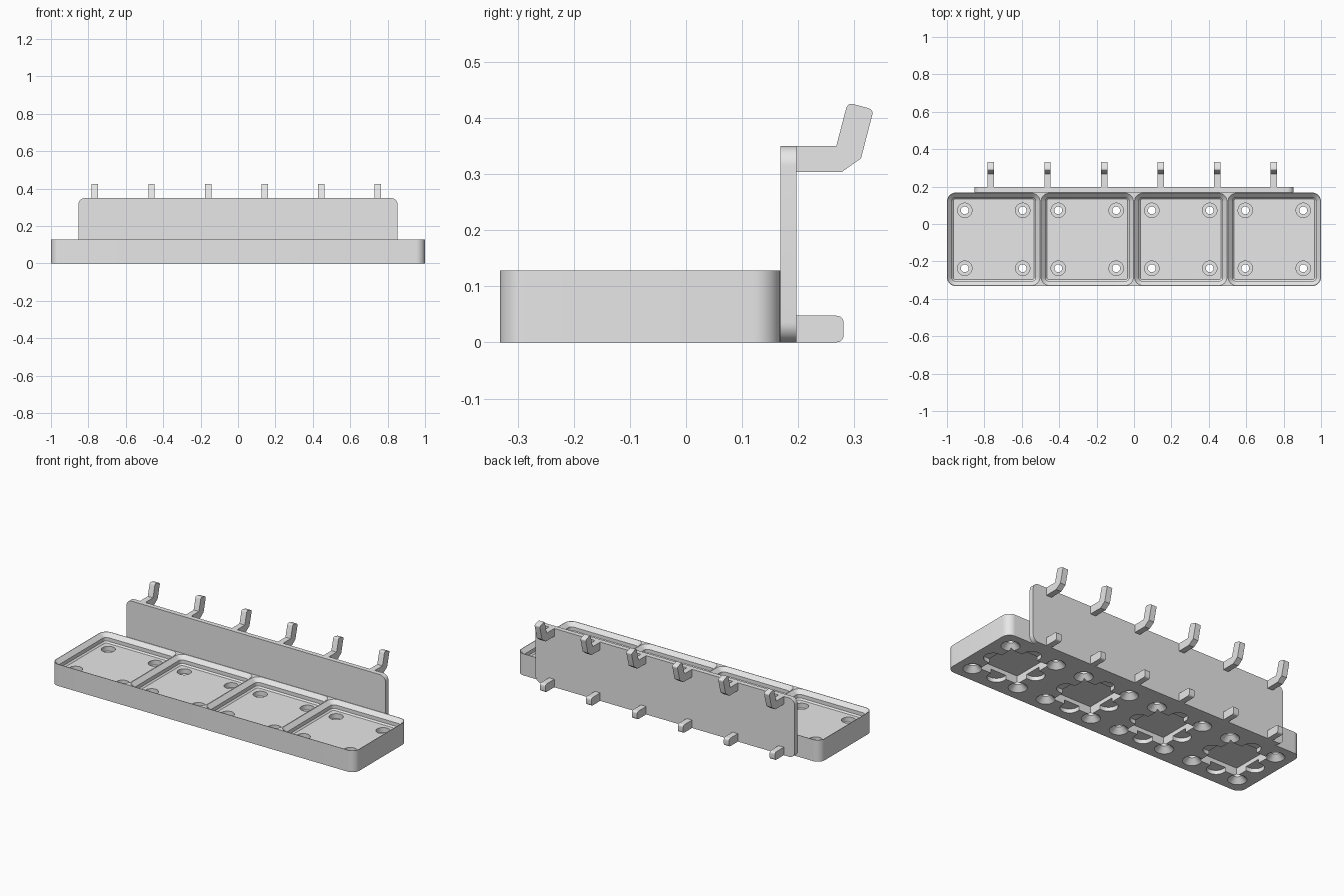
import bpy, bmesh, math
from mathutils import Vector, Matrix

MM = 2 / 168          # part is drawn in millimetres, then scaled
CELL = 42
CELL_Y = -6.88        # centre line of the tray
BACK_Y = 14.12        # back of the tray, front of the plate
CELLS = [-63, -21, 21, 63]

cube = bpy.data.objects.get("Cube")
if cube:
    bpy.data.objects.remove(cube, do_unlink=True)

grey = bpy.data.materials.new("light_grey")
grey.use_nodes = True
grey.diffuse_color = (0.8, 0.8, 0.8, 1)
grey.node_tree.nodes["Principled BSDF"].inputs["Base Color"].default_value = (0.8, 0.8, 0.8, 1)


def rounded_rect(w, h, r, n=10):
    pts = []
    for k, (sx, sy) in enumerate([(1, 1), (-1, 1), (-1, -1), (1, -1)]):
        for i in range(n + 1):
            a = math.pi / 2 * (k + i / n)
            pts.append((sx * (w / 2 - r) + r * math.cos(a), sy * (h / 2 - r) + r * math.sin(a)))
    return pts


def circle(r, n=40):
    return [(r * math.cos(math.tau * i / n), r * math.sin(math.tau * i / n)) for i in range(n)]


def loft(bm, sections, matrix=Matrix()):
    """Closed solid through (outline, height) sections."""
    rings = [[bm.verts.new(matrix @ Vector((x, y, z))) for x, y in pts] for pts, z in sections]
    n = len(rings[0])
    bm.faces.new(rings[0][::-1])
    bm.faces.new(rings[-1])
    for a, b in zip(rings, rings[1:]):
        for i in range(n):
            j = (i + 1) % n
            bm.faces.new((a[i], a[j], b[j], b[i]))


def finish(name, bm):
    bmesh.ops.recalc_face_normals(bm, faces=bm.faces)
    bmesh.ops.scale(bm, vec=(MM, MM, MM), verts=bm.verts)
    mesh = bpy.data.meshes.new(name)
    bm.to_mesh(mesh)
    bm.free()
    obj = bpy.data.objects.new(name, mesh)
    mesh.materials.append(grey)
    bpy.context.collection.objects.link(obj)
    return obj


def activate(obj):
    bpy.ops.object.select_all(action='DESELECT')
    obj.select_set(True)
    bpy.context.view_layer.objects.active = obj


def cut(target, cutter):
    mod = target.modifiers.new("cut", 'BOOLEAN')
    mod.operation, mod.solver, mod.object = 'DIFFERENCE', 'EXACT', cutter
    activate(target)
    bpy.ops.object.modifier_apply(modifier=mod.name)
    bpy.data.objects.remove(cutter, do_unlink=True)


def smooth(obj):
    activate(obj)
    bpy.ops.object.shade_smooth_by_angle(angle=math.radians(30))


def at(x, y=0):
    return Matrix.Translation((x, CELL_Y + y, 0))


# Tray body
bm = bmesh.new()
outline = rounded_rect(4 * CELL, CELL, 4)
loft(bm, [(outline, 0), (outline, 10.8)], at(0))
tray = finish("tray", bm)

# Stepped sockets in the top
bm = bmesh.new()
steps = [(2.85, 6.4), (2.15, 7.1), (2.15, 8.9), (0.25, 10.8), (0.25, 12)]
for x in CELLS:
    loft(bm, [(rounded_rect(CELL - 2 * d, CELL - 2 * d, 4 - d), z) for d, z in steps], at(x))
cut(tray, finish("socket_cutter", bm))

# Square pockets underneath
bm = bmesh.new()
s = 10.7
square = [(s, s), (-s, s), (-s, -s), (s, -s)]
for x in CELLS:
    loft(bm, [(square, -1), (square, 4)], at(x))
cut(tray, finish("pocket_cutter", bm))

# Round-ended shallow slots on the four sides of each pocket
bm = bmesh.new()
r = 4.25
slot = [(-r, 7.9), (r, 7.9)]
slot += [(r * math.cos(math.pi * i / 20), 12.125 + r * math.sin(math.pi * i / 20)) for i in range(21)]
for x in CELLS:
    for k in range(4):
        loft(bm, [(slot, -1), (slot, 2)], at(x) @ Matrix.Rotation(k * math.pi / 2, 4, 'Z'))
cut(tray, finish("slot_cutter", bm))

# Screw holes: countersunk below, wide recess above
bm = bmesh.new()
profile = [(4.75, -0.5), (1.75, 2.5), (1.75, 4), (3.25, 4), (3.25, 7)]
for x in CELLS:
    for sx in (-13, 13):
        for sy in (-13, 13):
            loft(bm, [(circle(rad), z) for rad, z in profile], at(x + sx, sy))
cut(tray, finish("screw_hole_cutter", bm))
smooth(tray)

# Upright back plate with rounded corners
bm = bmesh.new()
plate = rounded_rect(143.4, 29.4, 3)
upright = Matrix.Translation((0, BACK_Y, 14.7)) @ Matrix.Rotation(math.pi / 2, 4, 'X')
loft(bm, [(plate, 0), (plate, -2.4)], upright)
smooth(finish("back_plate", bm))


def corner(p, a, b, r, n=5):
    """Round corner a of a path p-a-b with a smooth curve."""
    p, a, b = Vector(p), Vector(a), Vector(b)
    s, e = a + (p - a).normalized() * r, a + (b - a).normalized() * r
    return [tuple(s.lerp(a, t).lerp(a.lerp(e, t), t)) for t in (i / n for i in range(n + 1))]


# Side profiles of the pegs as (y, z)
root = 16.3
h0, h1, h2, h3 = (22.5, 29.4), (24.2, 35.9), (28.1, 34.85), (26.2, 27.55)
hook = [(root, 25.5), (root, 29.4), h0]
hook += corner(h0, h1, h2, 0.9) + corner(h1, h2, h3, 0.9) + [h3, (23.3, 25.5)]
f0, f1, f2, f3 = (root, 4), (23.6, 4), (23.6, 0), (root, 0)
foot = [f0] + corner(f0, f1, f2, 1.2) + corner(f1, f2, f3, 1.2) + [f3]

# Six hooks along the top edge and six feet along the bottom
to_side = Matrix(((0, 0, 1, 0), (1, 0, 0, 0), (0, 1, 0, 0), (0, 0, 0, 1)))
for name, shape in (("top_hook", hook), ("bottom_peg", foot)):
    for i in range(6):
        x = -64.25 + 25.4 * i
        bm = bmesh.new()
        loft(bm, [(shape, -1.45), (shape, 1.45)], Matrix.Translation((x, 0, 0)) @ to_side)
        smooth(finish(f"{name}_{i + 1}", bm))
